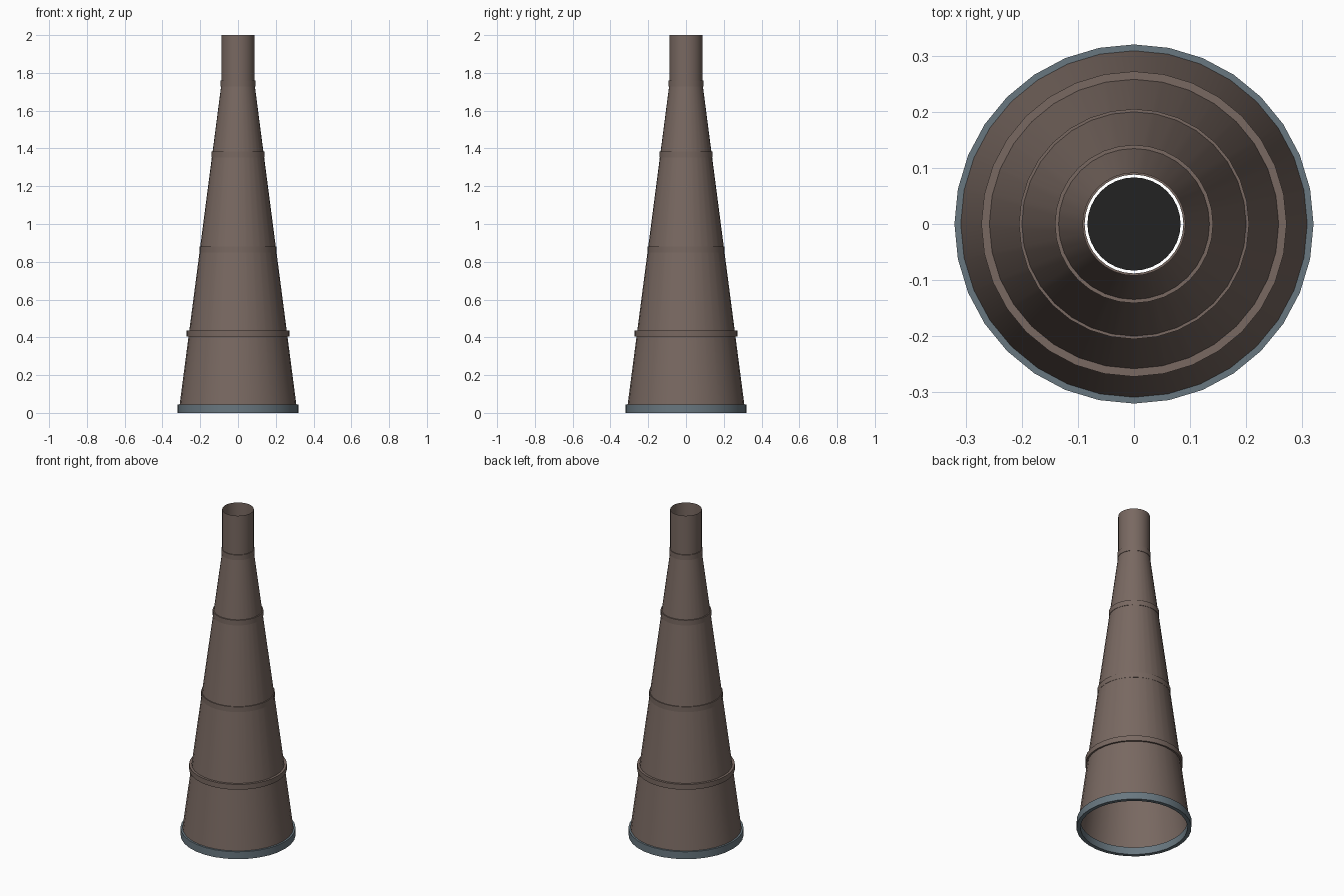
import bpy
import bmesh
from math import cos, sin, tau, radians

SIDES = 32

cube = bpy.data.objects.get("Cube")
if cube:
    bpy.data.objects.remove(cube, do_unlink=True)


def material(name, rgb):
    mat = bpy.data.materials.new(name)
    mat.use_nodes = True
    mat.diffuse_color = (*rgb, 1)
    mat.node_tree.nodes["Principled BSDF"].inputs["Base Color"].default_value = (*rgb, 1)
    return mat


def lathe(name, profile, mat, closed=False):
    """Spin (radius, height) points around z; a closed profile makes a solid ring."""
    bm = bmesh.new()
    rings = [[bm.verts.new((r * cos(tau * i / SIDES), r * sin(tau * i / SIDES), z))
              for i in range(SIDES)] for r, z in profile]
    pairs = list(zip(rings, rings[1:]))
    if closed:
        pairs.append((rings[-1], rings[0]))
    for low, high in pairs:
        for i in range(SIDES):
            j = (i + 1) % SIDES
            bm.faces.new((low[i], low[j], high[j], high[i]))
    if len(rings) == 1:
        bm.faces.new(rings[0])
    mesh = bpy.data.meshes.new(name)
    bm.to_mesh(mesh)
    bm.free()
    mesh.materials.append(mat)
    obj = bpy.data.objects.new(name, mesh)
    bpy.context.collection.objects.link(obj)
    bpy.ops.object.select_all(action="DESELECT")
    obj.select_set(True)
    bpy.context.view_layer.objects.active = obj
    bpy.ops.object.shade_smooth_by_angle(angle=radians(30))
    return obj


brown = material("warm brown", (0.19, 0.14, 0.12))
steel = material("blue grey", (0.14, 0.185, 0.215))
soot = material("soot black", (0.016, 0.016, 0.016))

# Open tapering shaft and the straight pipe on top
BOTTOM_R, BOTTOM_Z, TOP_R, TOP_Z = 0.312, 0.02, 0.088, 1.74
lathe("shaft", [(BOTTOM_R, BOTTOM_Z), (TOP_R, TOP_Z)], brown)
lathe("top_pipe", [(TOP_R, TOP_Z), (TOP_R, 2.0)], brown)

# Raised bands around the shaft
for number, (radius, z) in enumerate([(0.272, 0.42), (0.205, 0.865),
                                      (0.141, 1.367), (0.092, 1.745)], 1):
    low, high = z - 0.016, z + 0.016
    taper = (BOTTOM_R - TOP_R) / (TOP_Z - BOTTOM_Z)

    def wall(h):
        return max(TOP_R, BOTTOM_R - taper * (h - BOTTOM_Z))

    lathe(f"band_{number}", [(wall(low), low), (radius, low),
                             (radius, high), (wall(high), high)], brown, closed=True)

# Foot ring
lathe("base_ring", [(0.298, 0), (0.32, 0), (0.32, 0.045), (0.298, 0.045)], steel, closed=True)

# Dark plate inside the pipe, with a small gap around it
lathe("flue_plate", [(0.083, 1.75)], soot)
